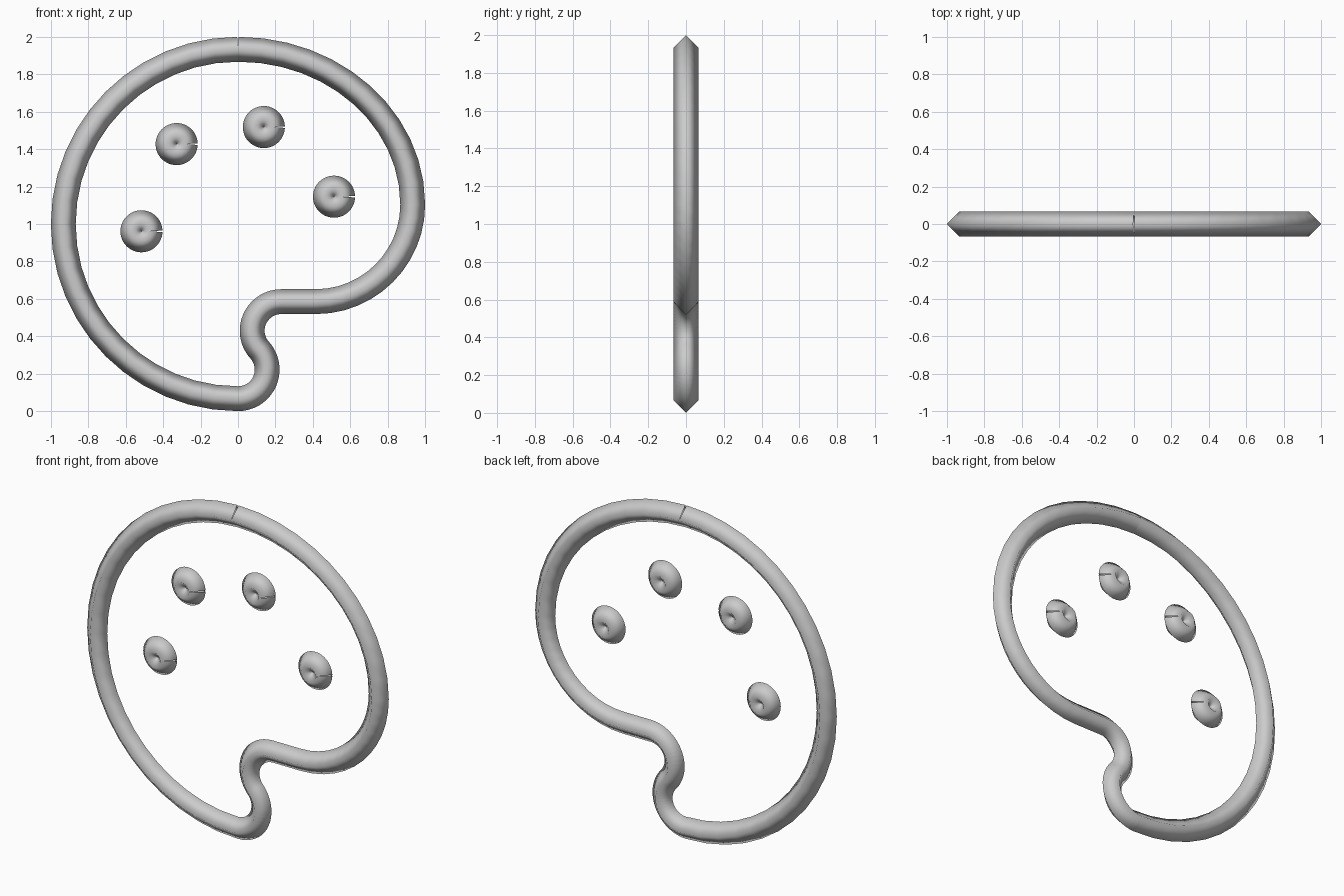
import bpy, bmesh, math
from mathutils import Vector

if "Cube" in bpy.data.objects:
    bpy.data.objects.remove(bpy.data.objects["Cube"])

R = 0.0664            # tube half thickness
STEPS = 12            # straight pieces per bezier arc
K = (1 - 2 * R / 2) / 9   # icon unit to model unit

grey = bpy.data.materials.new("grey")
grey.diffuse_color = (0.6, 0.6, 0.6, 1)
grey.use_nodes = True
grey.node_tree.nodes["Principled BSDF"].inputs["Base Color"].default_value = grey.diffuse_color


def trace(start, arcs):
    """Sample chained cubic arcs (relative control points, y down) as x-z points."""
    pos = Vector(start)
    pts = [pos.copy()]
    for x1, y1, x2, y2, x3, y3 in arcs:
        a, b, c = (pos + Vector(p) for p in ((x1, y1), (x2, y2), (x3, y3)))
        for i in range(1, STEPS + 1):
            t = i / STEPS
            u = 1 - t
            pts.append(pos * u**3 + a * 3 * u*u*t + b * 3 * u*t*t + c * t**3)
        pos = c
    return pts


def tube(name, pts):
    """Sweep a diamond section along an open path; ends stay square to the last piece."""
    bm = bmesh.new()
    rings = []
    for i, p in enumerate(pts):
        d = Vector((0, 0))
        if i > 0:
            d += (p - pts[i - 1]).normalized()
        if i < len(pts) - 1:
            d += (pts[i + 1] - p).normalized()
        d.normalize()
        n = Vector((-d.y, d.x))
        ring = []
        for k in range(4):
            a = k * math.pi / 2
            q = p + n * (R * math.cos(a))
            ring.append(bm.verts.new((q.x, R * math.sin(a), q.y)))
        rings.append(ring)
    for r0, r1 in zip(rings, rings[1:]):
        for k in range(4):
            j = (k + 1) % 4
            bm.faces.new((r0[k], r0[j], r1[j], r1[k])).smooth = True
    # make the skin face outward
    f = bm.faces[:][0] if not hasattr(bm.faces, "ensure_lookup_table") else None
    bm.faces.ensure_lookup_table()
    f = bm.faces[0]
    f.normal_update()
    mid = (pts[0] + pts[1]) / 2
    if f.normal.dot(f.calc_center_median() - Vector((mid.x, 0, mid.y))) < 0:
        bmesh.ops.reverse_faces(bm, faces=bm.faces[:])
    me = bpy.data.meshes.new(name)
    bm.to_mesh(me)
    bm.free()
    me.materials.append(grey)
    ob = bpy.data.objects.new(name, me)
    bpy.context.collection.objects.link(ob)


# Palette rim with the thumb notch at lower right
rim = trace((0, -9), [
    (-4.97, 0, -9, 4.03, -9, 9),
    (0, 4.97, 4.03, 9, 9, 9),
    (.83, 0, 1.5, -.67, 1.5, -1.5),
    (0, -.39, -.15, -.74, -.39, -1.01),
    (-.23, -.26, -.38, -.61, -.38, -.99),
    (0, -.83, .67, -1.5, 1.5, -1.5),
    (.59, 0, 1.18, 0, 1.77, 0),
    (2.76, 0, 5, -2.24, 5, -5),
    (0, -4.42, -4.03, -8, -9, -8),
])
tube("palette_rim", [Vector((p.x * K, 1 - p.y * K)) for p in rim])

# Paint dabs: tight rings with a thin slit on the right
DAB = 0.046
for i, (x, z) in enumerate([(-.516, .961), (-.328, 1.427), (.138, 1.518), (.513, 1.146)]):
    n = 4 * STEPS
    ring = [Vector((x + DAB * math.cos(2 * math.pi * k / n),
                    z + DAB * math.sin(2 * math.pi * k / n))) for k in range(n + 1)]
    tube(f"paint_dab_{i + 1}", ring)
